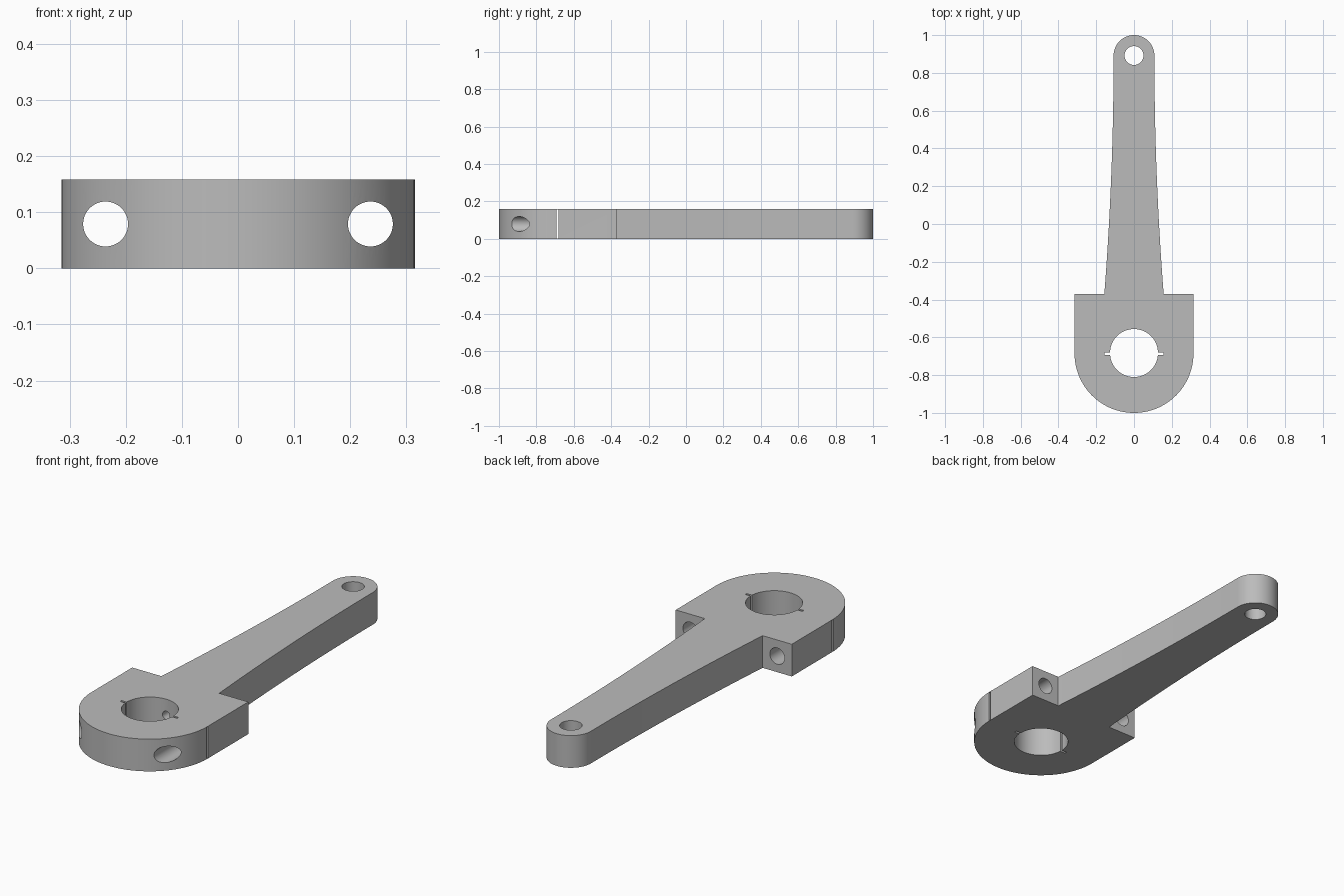
import bpy, bmesh, math
from mathutils import Matrix

if "Cube" in bpy.data.objects:
    bpy.data.objects.remove(bpy.data.objects["Cube"])

H = 0.158            # thickness of the rod
BIG_Y = -0.685       # centre of the large end
SMALL_Y = 0.892      # centre of the small end
SHOULDER_Y = -0.37   # back face of the clamp shoulders

steel = bpy.data.materials.new("plain grey")
steel.diffuse_color = (0.5, 0.5, 0.5, 1)
steel.use_nodes = True
steel.node_tree.nodes["Principled BSDF"].inputs["Base Color"].default_value = steel.diffuse_color


def new_object(name, bm):
    mesh = bpy.data.meshes.new(name)
    bmesh.ops.recalc_face_normals(bm, faces=bm.faces)
    bm.to_mesh(mesh)
    bm.free()
    obj = bpy.data.objects.new(name, mesh)
    bpy.context.collection.objects.link(obj)
    mesh.materials.append(steel)
    return obj


def cylinder(name, radius, start, length, along_y=False, sides=48):
    bm = bmesh.new()
    rot = Matrix.Rotation(-math.pi / 2, 4, 'X') if along_y else Matrix()
    place = Matrix.Translation(start) @ rot @ Matrix.Translation((0, 0, length / 2))
    bmesh.ops.create_cone(bm, cap_ends=True, segments=sides, radius1=radius,
                          radius2=radius, depth=length, matrix=place)
    return new_object(name, bm)


def box(name, centre, size):
    bm = bmesh.new()
    bmesh.ops.create_cube(bm, size=1, matrix=Matrix.Translation(centre) @ Matrix.Diagonal((*size, 1)))
    return new_object(name, bm)


# Right half of the outline, from the front of the large end to the tip
half = []
for i in range(33):
    a = -math.pi / 2 + math.pi / 2 * i / 32
    half.append((0.315 * math.cos(a), BIG_Y + 0.315 * math.sin(a)))
half.append((0.315, SHOULDER_Y))
for i in range(17):                       # flared side of the arm
    t = 1 - i / 16
    half.append((0.108 + 0.049 * t * t, SMALL_Y + (SHOULDER_Y - SMALL_Y) * t))
for i in range(1, 25):                    # rounded tip
    a = math.pi / 2 * i / 24
    half.append((0.108 * math.cos(a), SMALL_Y + 0.108 * math.sin(a)))
outline = half + [(-x, y) for x, y in reversed(half[1:-1])]

# Connecting rod body
bm = bmesh.new()
face = bm.faces.new([bm.verts.new((x, y, 0)) for x, y in outline])
top = bmesh.ops.extrude_face_region(bm, geom=[face])
bmesh.ops.translate(bm, vec=(0, 0, H),
                    verts=[v for v in top["geom"] if isinstance(v, bmesh.types.BMVert)])
rod = new_object("connecting_rod", bm)

# Bores, oil passage, bolt holes and the clamp split
cutters = [
    cylinder("large_bore", 0.127, (0, BIG_Y + 0.002, -0.1), 0.4, sides=64),
    cylinder("small_bore", 0.05, (0, SMALL_Y, -0.1), 0.4),
    cylinder("oil_passage", 0.02, (0, BIG_Y + 0.08, H / 2), SMALL_Y - BIG_Y - 0.1, True, 24),
    box("split_at_bore", (0, -0.687, H / 2), (0.31, 0.011, 0.4)),
]
for side in (-1, 1):
    cutters.append(cylinder("bolt_hole", 0.04, (side * 0.236, -1.1, H / 2), 0.9, True))
    cutters.append(box("split_outside", (side * 0.25, -0.687, H / 2), (0.22, 0.011, H - 0.004)))

bpy.context.view_layer.objects.active = rod
rod.select_set(True)
for cutter in cutters:
    mod = rod.modifiers.new("cut", 'BOOLEAN')
    mod.operation = 'DIFFERENCE'
    mod.solver = 'EXACT'
    mod.object = cutter
    bpy.ops.object.modifier_apply(modifier=mod.name)
for cutter in cutters:
    bpy.data.objects.remove(cutter)

# Smooth curves with crisp rims
bpy.ops.object.shade_smooth_by_angle(angle=math.radians(30))
